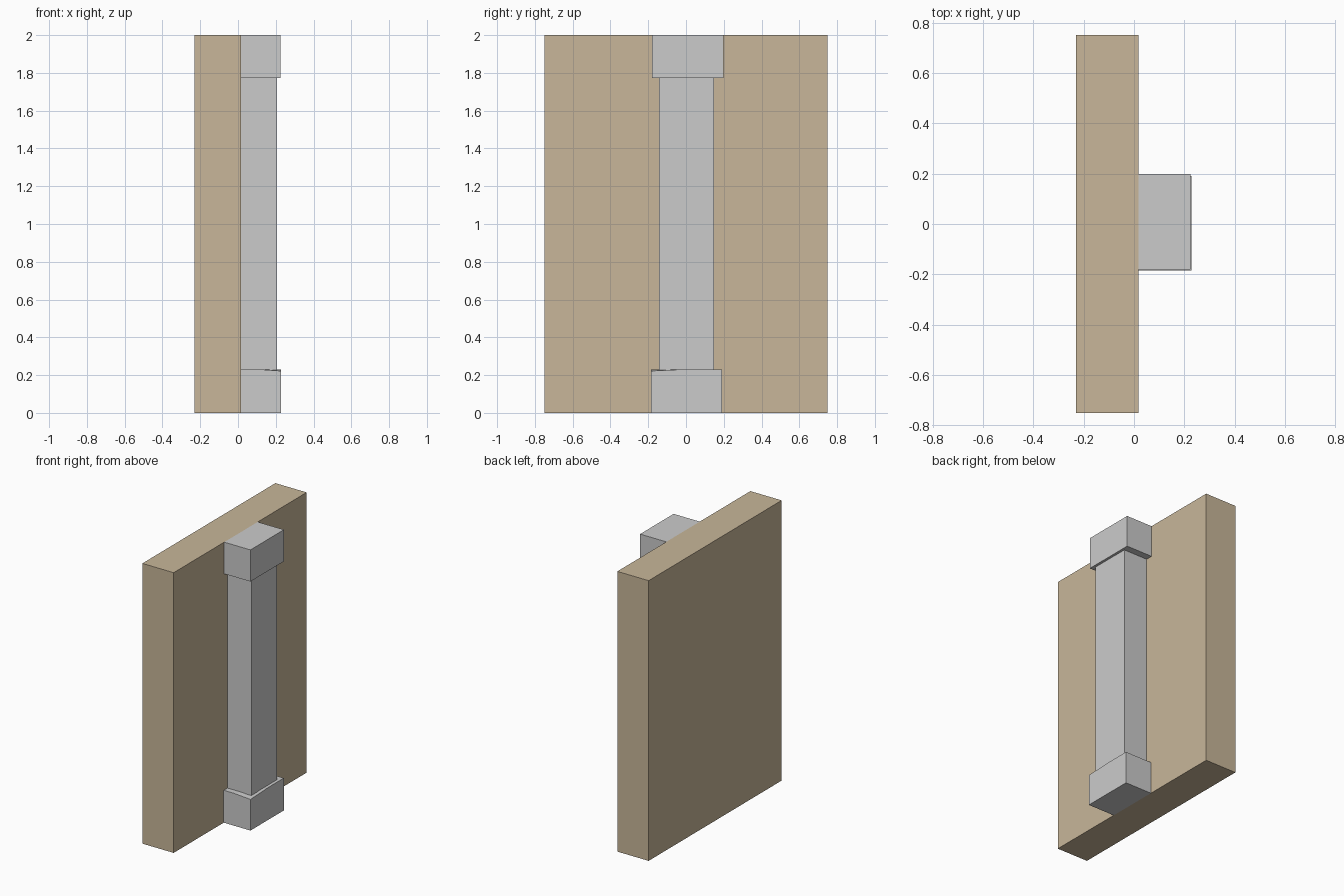
import bpy
import bmesh

if "Cube" in bpy.data.objects:
    bpy.data.objects.remove(bpy.data.objects["Cube"])

stone = None
tan = bpy.data.materials.new("tan_wall")
tan.diffuse_color = (0.58, 0.47, 0.32, 1)
tan.use_nodes = True
tan.node_tree.nodes["Principled BSDF"].inputs["Base Color"].default_value = tan.diffuse_color


def prism(name, outline, z0, z1, mat=None, dips=None):
    """Extrude a plan outline; dips lowers chosen top corners."""
    dips = dips or {}
    bm = bmesh.new()
    low = [bm.verts.new((x, y, z0)) for x, y in outline]
    top = [bm.verts.new((x, y, z1 - dips.get(i, 0))) for i, (x, y) in enumerate(outline)]
    n = len(outline)
    bm.faces.new(low[::-1])
    for i in range(n):
        j = (i + 1) % n
        bm.faces.new((low[i], low[j], top[j], top[i]))
    if dips:
        # split the top so each worn corner is its own flat facet
        for i in dips:
            bm.faces.new((top[i - 1], top[i], top[(i + 1) % n]))
        bm.faces.new([v for i, v in enumerate(top) if i not in dips])
    else:
        bm.faces.new(top)
    bmesh.ops.recalc_face_normals(bm, faces=bm.faces)
    me = bpy.data.meshes.new(name)
    bm.to_mesh(me)
    bm.free()
    ob = bpy.data.objects.new(name, me)
    bpy.context.collection.objects.link(ob)
    if mat:
        me.materials.append(mat)
    return ob


def rect(x0, x1, y0, y1):
    return [(x0, y0), (x1, y0), (x1, y1), (x0, y1)]


WALL_FACE = 0.017

# Wall slab
prism("wall_panel", rect(-0.23, WALL_FACE, -0.75, 0.75), 0, 2, tan)

# Pilaster shaft and capital
prism("pilaster_shaft", rect(WALL_FACE, 0.206, -0.143, 0.148), 0.228, 1.774)
prism("pilaster_capital", rect(WALL_FACE, 0.224, -0.18, 0.198), 1.774, 2)

# Pilaster base with one slightly worn front corner
base = [(WALL_FACE, -0.185), (0.1, -0.185), (0.228, -0.185),
        (0.228, 0.005), (0.228, 0.191), (WALL_FACE, 0.191)]
prism("pilaster_base", base, 0, 0.231, dips={2: 0.009})
